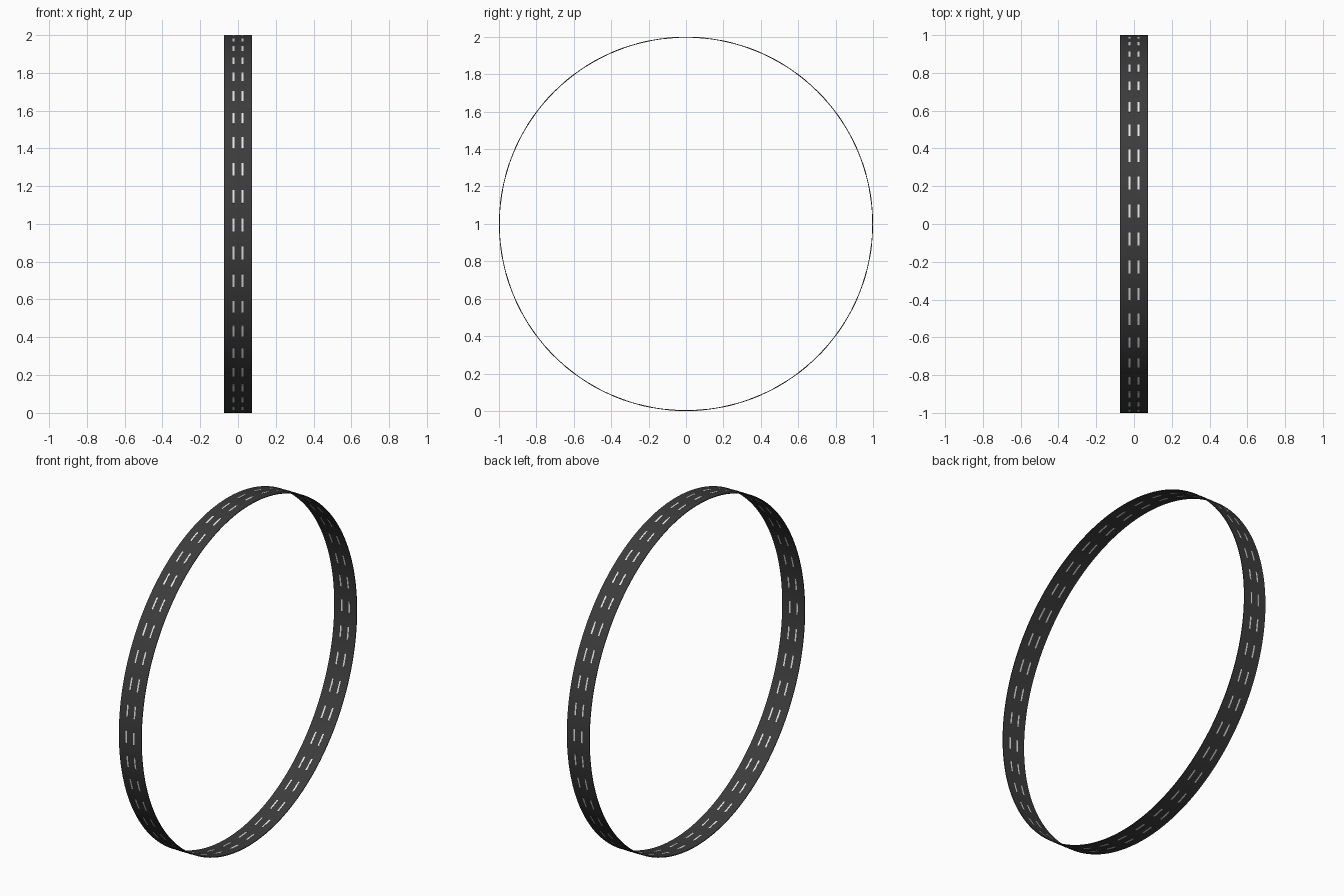
import bpy, bmesh, math

if "Cube" in bpy.data.objects:
    bpy.data.objects.remove(bpy.data.objects["Cube"])

RADIUS, HALF_W, THICK = 1.0, 0.073, 0.004
DASHES, DASH_ARC, DASH_W, LANE_X = 42, math.radians(4.0), 0.009, 0.024
OFFSET = math.radians(-0.3)


def material(name, color):
    m = bpy.data.materials.new(name)
    m.diffuse_color = (*color, 1)
    m.use_nodes = True
    m.node_tree.nodes["Principled BSDF"].inputs["Base Color"].default_value = m.diffuse_color
    return m


asphalt = material("asphalt grey", (0.045, 0.045, 0.045))
white = material("lane white", (0.85, 0.85, 0.85))


def arc_band(bm, x0, x1, r0, r1, a0, a1, steps, closed=False):
    """Curved rectangular bar around the x axis; angle 0 is the front."""
    rings = []
    for i in range(steps if closed else steps + 1):
        a = a0 + (a1 - a0) * i / steps
        rings.append([bm.verts.new((x, -r * math.cos(a), 1 + r * math.sin(a)))
                      for x, r in ((x0, r0), (x0, r1), (x1, r1), (x1, r0))])
    pairs = list(zip(rings, rings[1:]))
    if closed:
        pairs.append((rings[-1], rings[0]))
    else:
        bm.faces.new(rings[0])
        bm.faces.new(rings[-1][::-1])
    for p, q in pairs:
        for k in range(4):
            n = (k + 1) % 4
            bm.faces.new((p[k], q[k], q[n], p[n]))


def finish(bm, name, mat):
    bmesh.ops.recalc_face_normals(bm, faces=bm.faces[:])
    me = bpy.data.meshes.new(name)
    bm.to_mesh(me)
    bm.free()
    me.materials.append(mat)
    ob = bpy.data.objects.new(name, me)
    bpy.context.collection.objects.link(ob)
    bpy.context.view_layer.objects.active = ob
    ob.select_set(True)
    bpy.ops.object.shade_smooth_by_angle(angle=math.radians(30))
    ob.select_set(False)


# Road surface bent into a full vertical loop
bm = bmesh.new()
arc_band(bm, -HALF_W, HALF_W, RADIUS - THICK, RADIUS, 0, math.tau, 168, True)
finish(bm, "road_loop", asphalt)

# Dashed lane lines, thin plates on both the outer and inner surface
for side, r0, r1 in (("outer", RADIUS - 0.001, RADIUS + 0.0008),
                     ("inner", RADIUS - THICK - 0.0008, RADIUS - THICK + 0.001)):
    bm = bmesh.new()
    for x in (-LANE_X, LANE_X):
        for i in range(DASHES):
            a = OFFSET + math.tau * i / DASHES
            arc_band(bm, x - DASH_W / 2, x + DASH_W / 2, r0, r1,
                     a - DASH_ARC / 2, a + DASH_ARC / 2, 4)
    finish(bm, side + "_lane_dashes", white)
